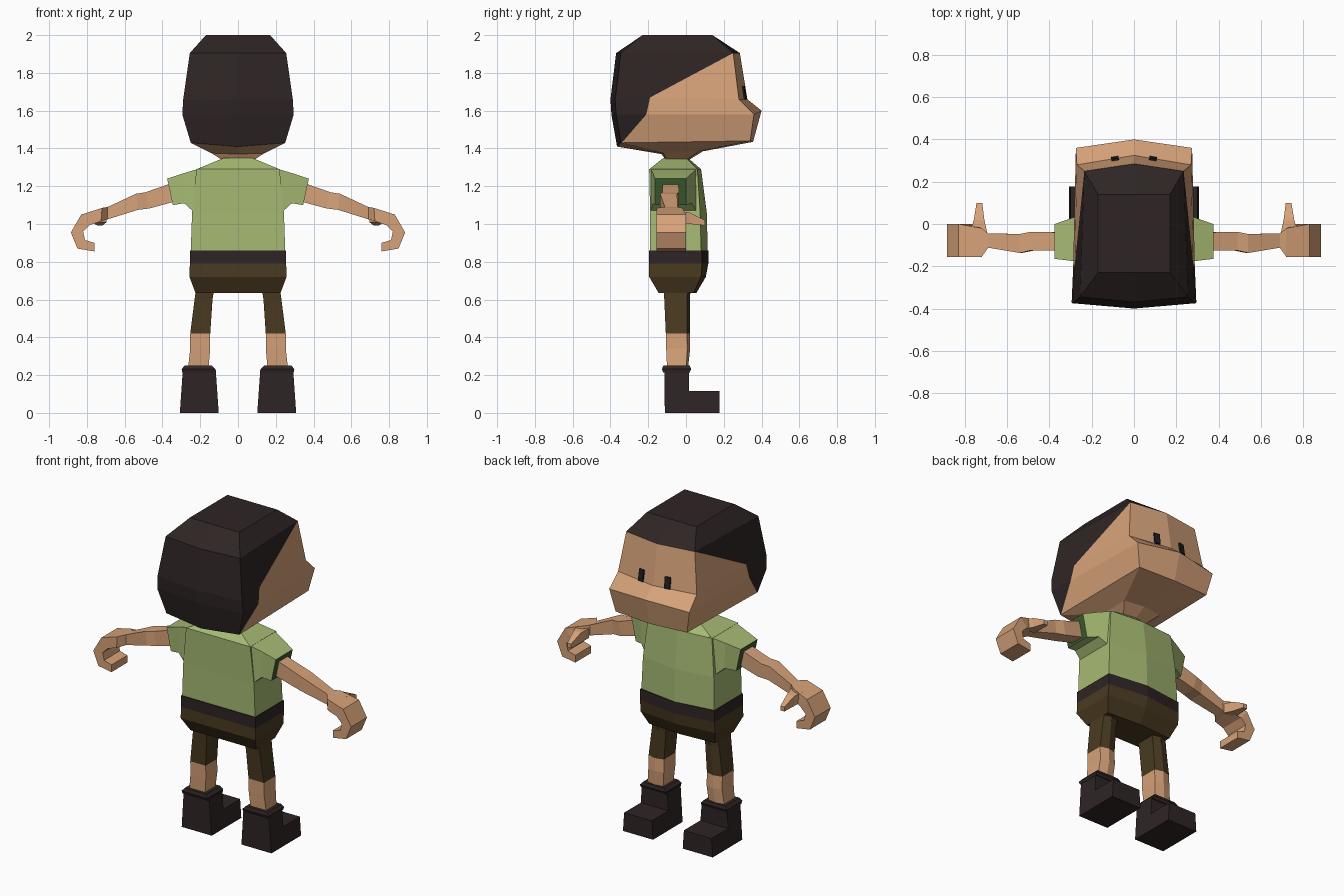
import bpy
import bmesh
from mathutils import Matrix, Vector

if "Cube" in bpy.data.objects:
    bpy.data.objects.remove(bpy.data.objects["Cube"], do_unlink=True)


def make_material(name, rgb):
    mat = bpy.data.materials.new(name)
    mat.use_nodes = True
    mat.diffuse_color = (*rgb, 1)
    mat.node_tree.nodes["Principled BSDF"].inputs["Base Color"].default_value = (*rgb, 1)
    return mat


SKIN = make_material("warm skin", (0.67, 0.36, 0.19))
DARK = make_material("dark brown", (0.028, 0.018, 0.018))
SHIRT = make_material("leaf green", (0.38, 0.49, 0.17))
LINING = make_material("deep green", (0.045, 0.11, 0.03))
PANTS = make_material("olive brown", (0.068, 0.042, 0.015))
EYE = make_material("eye black", (0.012, 0.012, 0.014))


def loft(name, rings, mats, rule=lambda seg, col: 0, caps=(0, 0)):
    """Skin a list of equal rings; rule picks a material per segment and column."""
    bm = bmesh.new()
    loops = [[bm.verts.new(p) for p in ring] for ring in rings]
    n = len(loops[0])
    for seg, (a, b) in enumerate(zip(loops, loops[1:])):
        for col in range(n):
            nxt = (col + 1) % n
            face = bm.faces.new((a[col], a[nxt], b[nxt], b[col]))
            face.material_index = rule(seg, col)
    for loop, index in zip((loops[0], loops[-1]), caps):
        bm.faces.new(loop).material_index = index
    bmesh.ops.remove_doubles(bm, verts=bm.verts[:], dist=0.0005)
    bmesh.ops.recalc_face_normals(bm, faces=bm.faces[:])
    mesh = bpy.data.meshes.new(name)
    bm.to_mesh(mesh)
    bm.free()
    for mat in mats:
        mesh.materials.append(mat)
    obj = bpy.data.objects.new(name, mesh)
    bpy.context.collection.objects.link(obj)
    return obj


def symmetric(half):
    """Complete a half ring that runs from the back centre to the face centre."""
    return half + [(-x, y, z) for x, y, z in reversed(half) if x > 0]


def body_ring(z, width, back, corner, centre, front_width=None):
    return symmetric([(0, back, z), (width, back, z),
                      (front_width or width, corner, z), (0, centre, z)])


def head_ring(back, back_corner, split, front_corner, front):
    return symmetric([(0, *back), back_corner, split, front_corner, (0, *front)])


# Head: the split point on each side marks the hairline
brow = (0.235, 0.25, 1.905)
head = [
    head_ring((-0.23, 2.0), (0.17, -0.23, 2.0), (0.17, 0.14, 2.0), (0.17, 0.14, 2.0), (0.14, 2.0)),
    head_ring((-0.37, 1.905), (0.255, -0.345, 1.905), brow, brow, (0.285, 1.905)),
    head_ring((-0.40, 1.66), (0.29, -0.375, 1.66), (0.28, -0.19, 1.67), (0.27, 0.28, 1.66), (0.325, 1.66)),
    head_ring((-0.395, 1.58), (0.295, -0.37, 1.58), (0.288, -0.21, 1.58), (0.275, 0.36, 1.58), (0.40, 1.60)),
    head_ring((-0.365, 1.41), (0.25, -0.345, 1.43), (0.25, -0.34, 1.43), (0.245, 0.34, 1.44), (0.355, 1.435)),
    head_ring((-0.13, 1.37), (0.14, -0.12, 1.375), (0.14, -0.1, 1.375), (0.13, 0.07, 1.385), (0.09, 1.385)),
    head_ring((-0.1, 1.33), (0.07, -0.1, 1.33), (0.07, -0.09, 1.33), (0.07, -0.01, 1.33), (0, 1.33)),
]
loft("head", head, [SKIN, DARK],
     lambda seg, col: int(seg == 0 or (seg < 4 and col in (0, 1, 6, 7))), caps=(1, 0))

# Shirt, belt and hips
loft("shirt", [
    body_ring(1.35, 0.075, -0.12, 0.0, 0.01),
    body_ring(1.29, 0.22, -0.195, 0.06, 0.08),
    body_ring(1.06, 0.243, -0.19, 0.075, 0.11),
    body_ring(0.86, 0.25, -0.19, 0.08, 0.115),
], [SHIRT])
loft("belt", [body_ring(z, 0.255, -0.195, 0.085, 0.118) for z in (0.86, 0.79)], [DARK])
loft("hips", [
    body_ring(0.79, 0.255, -0.195, 0.085, 0.118),
    body_ring(0.72, 0.257, -0.195, 0.08, 0.105),
    body_ring(0.635, 0.225, -0.145, 0.04, 0.055),
], [PANTS])

# Eyes: thin plates lying on the slanted face
for side, x in (("left", 0.09), ("right", -0.09)):
    eye = loft(side + "_eye", [[(sx * 0.018, y, sz * 0.035) for sx, sz in
                                ((-1, -1), (1, -1), (1, 1), (-1, 1))]
                               for y in (-0.004, 0.005)], [EYE])
    slope = -0.17 if x > 0 else 0.17
    eye.data.transform(Matrix.Translation(Vector((x, 0.309, 1.695)))
                       @ Matrix.Rotation(slope, 4, 'Z') @ Matrix.Rotation(0.15, 4, 'X'))


def slab(top_x, top_z, low_x, low_z, y0, y1):
    """Four-sided limb section with an upper and a lower edge."""
    return [(top_x, y0, top_z), (top_x, y1, top_z), (low_x, y1, low_z), (low_x, y0, low_z)]


def leg_ring(z, inner, outer, back, corner, centre):
    return [(inner, back, z), (outer, back, z), (outer, corner, z),
            ((inner + outer) / 2, centre, z), (inner, corner, z)]


sleeve = [
    slab(0.2, 1.295, 0.23, 1.06, -0.188, 0.06),
    slab(0.29, 1.268, 0.285, 1.11, -0.175, 0.03),
    slab(0.375, 1.24, 0.345, 1.1, -0.165, 0.0),
]
arm = [
    slab(0.34, 1.22, 0.33, 1.12, -0.125, -0.04),
    slab(0.49, 1.168, 0.47, 1.082, -0.125, -0.037),
    slab(0.54, 1.16, 0.53, 1.075, -0.137, -0.047),
    slab(0.69, 1.09, 0.69, 1.025, -0.112, -0.045),
    slab(0.72, 1.085, 0.725, 1.015, -0.155, -0.02),
    slab(0.83, 1.05, 0.785, 0.995, -0.155, 0.0),
    slab(0.885, 0.955, 0.82, 0.96, -0.155, 0.0),
    slab(0.85, 0.87, 0.81, 0.915, -0.155, 0.0),
    slab(0.76, 0.855, 0.76, 0.9, -0.155, 0.0),
]
thumb = [[(x0, y, z0), (x1, y, z0), (x1, y, z1), (x0, y, z1)] for y, x0, x1, z0, z1 in (
    (-0.04, 0.695, 0.775, 1.01, 1.07),
    (0.02, 0.708, 0.758, 1.0, 1.06),
    (0.1, 0.718, 0.745, 0.992, 1.02))]
leg = [
    leg_ring(0.66, 0.125, 0.222, -0.12, 0.01, 0.025),
    leg_ring(0.6, 0.135, 0.23, -0.115, 0.005, 0.02),
    leg_ring(0.42, 0.147, 0.253, -0.107, 0.005, 0.02),
    leg_ring(0.34, 0.147, 0.253, -0.105, 0.008, 0.022),
    leg_ring(0.23, 0.157, 0.265, -0.1, 0.0, 0.01),
]
# Boot: an L-shaped profile whose width flares toward the sole
boot_profile = [(-0.112, 0), (0.178, 0), (0.178, 0.115), (0.015, 0.115),
                (0.015, 0.225), (-0.115, 0.225)]
boot = [[(0.205 + s * (0.103 - 0.07 * z), y, z) for y, z in boot_profile] for s in (-1, 1)]
cuff = [[(x, y, z) for x, y in ((a, c), (b, c), (b, d), (a, d))] for z, a, b, c, d in (
    (0.215, 0.12, 0.295, -0.122, 0.02), (0.232, 0.12, 0.298, -0.127, 0.027),
    (0.25, 0.137, 0.283, -0.12, 0.02))]

# Limbs on both sides
for side, sign in (("left", 1), ("right", -1)):
    def place(rings):
        return [[(sign * x, y, z) for x, y, z in ring] for ring in rings]

    loft(side + "_sleeve", place(sleeve), [SHIRT, LINING], caps=(0, 1))
    loft(side + "_arm", place(arm), [SKIN])
    loft(side + "_thumb", place(thumb), [SKIN])
    loft(side + "_leg", place(leg), [SKIN, PANTS], lambda seg, col: int(seg < 2), caps=(1, 0))
    loft(side + "_boot", place(boot), [DARK])
    loft(side + "_boot_cuff", place(cuff), [DARK])
